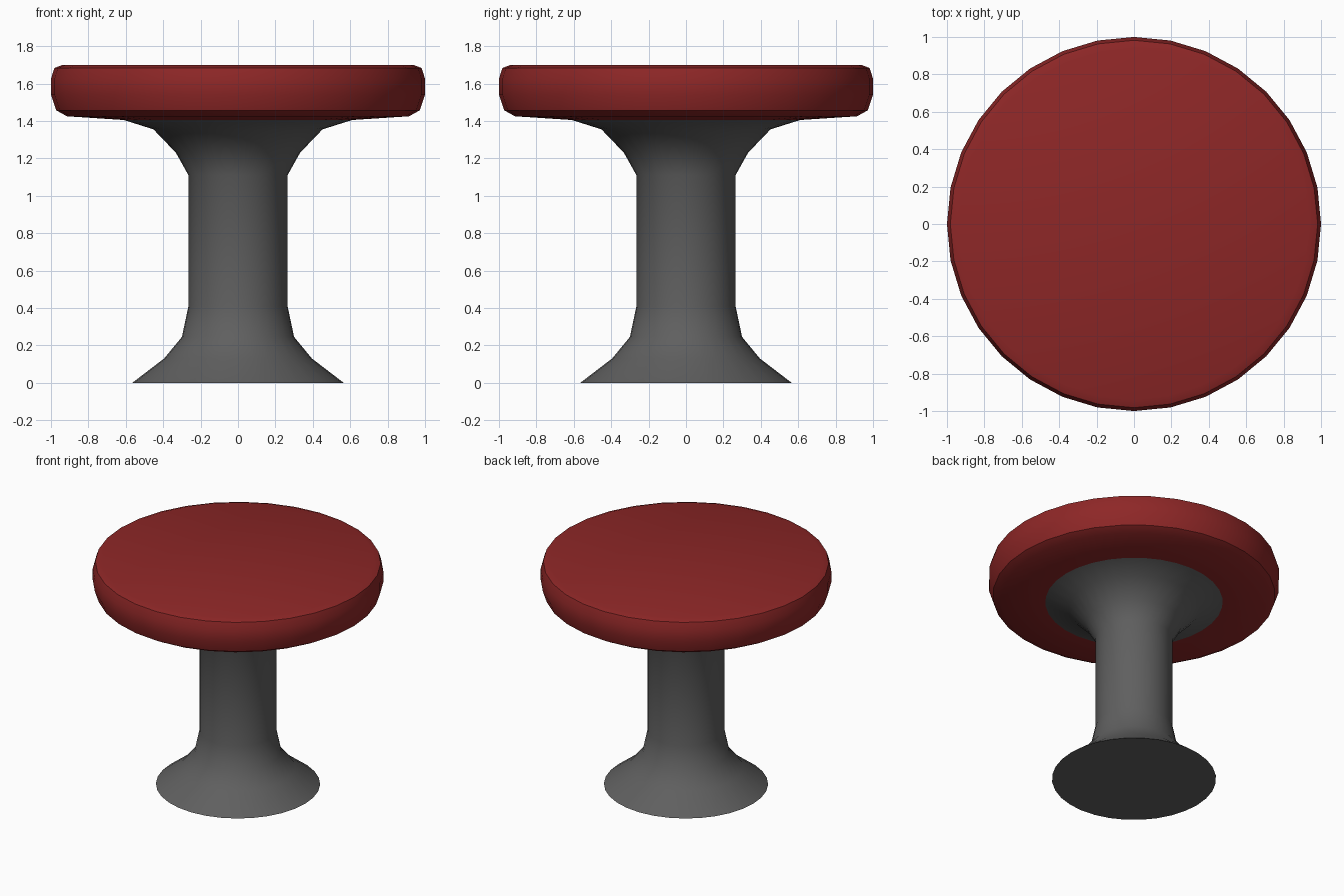
import bpy, bmesh, math

if "Cube" in bpy.data.objects:
    bpy.data.objects.remove(bpy.data.objects["Cube"])

SIDES = 32


def material(name, color):
    m = bpy.data.materials.new(name)
    m.diffuse_color = (*color, 1)
    m.use_nodes = True
    m.node_tree.nodes["Principled BSDF"].inputs["Base Color"].default_value = m.diffuse_color
    return m


def lathe(name, profile, mat):
    """Revolve (radius, height) points, listed bottom to top, and cap both ends."""
    bm = bmesh.new()
    rings = []
    for r, z in profile:
        rings.append([bm.verts.new((r * math.cos(2 * math.pi * i / SIDES),
                                    r * math.sin(2 * math.pi * i / SIDES), z))
                      for i in range(SIDES)])
    for low, high in zip(rings, rings[1:]):
        for i in range(SIDES):
            j = (i + 1) % SIDES
            bm.faces.new((low[i], low[j], high[j], high[i]))
    bm.faces.new(rings[0][::-1])
    bm.faces.new(rings[-1])
    mesh = bpy.data.meshes.new(name)
    bm.to_mesh(mesh)
    bm.free()
    mesh.materials.append(mat)
    obj = bpy.data.objects.new(name, mesh)
    bpy.context.collection.objects.link(obj)
    bpy.ops.object.select_all(action='DESELECT')
    obj.select_set(True)
    bpy.context.view_layer.objects.active = obj
    bpy.ops.object.shade_smooth_by_angle(angle=math.radians(40))
    return obj


red = material("red_cushion", (0.27, 0.02, 0.02))
grey = material("dark_grey_metal", (0.115, 0.115, 0.115))

# Flared pedestal
lathe("pedestal", [(0.565, 0), (0.395, 0.13), (0.3, 0.245), (0.265, 0.41),
                   (0.265, 1.11), (0.332, 1.23), (0.452, 1.355), (0.62, 1.408)], grey)

# Padded round seat with rounded rim and slightly dished underside
lathe("seat", [(0.61, 1.405), (0.915, 1.425), (0.972, 1.457), (1.0, 1.54),
               (1.0, 1.625), (0.982, 1.683), (0.937, 1.7)], red)
